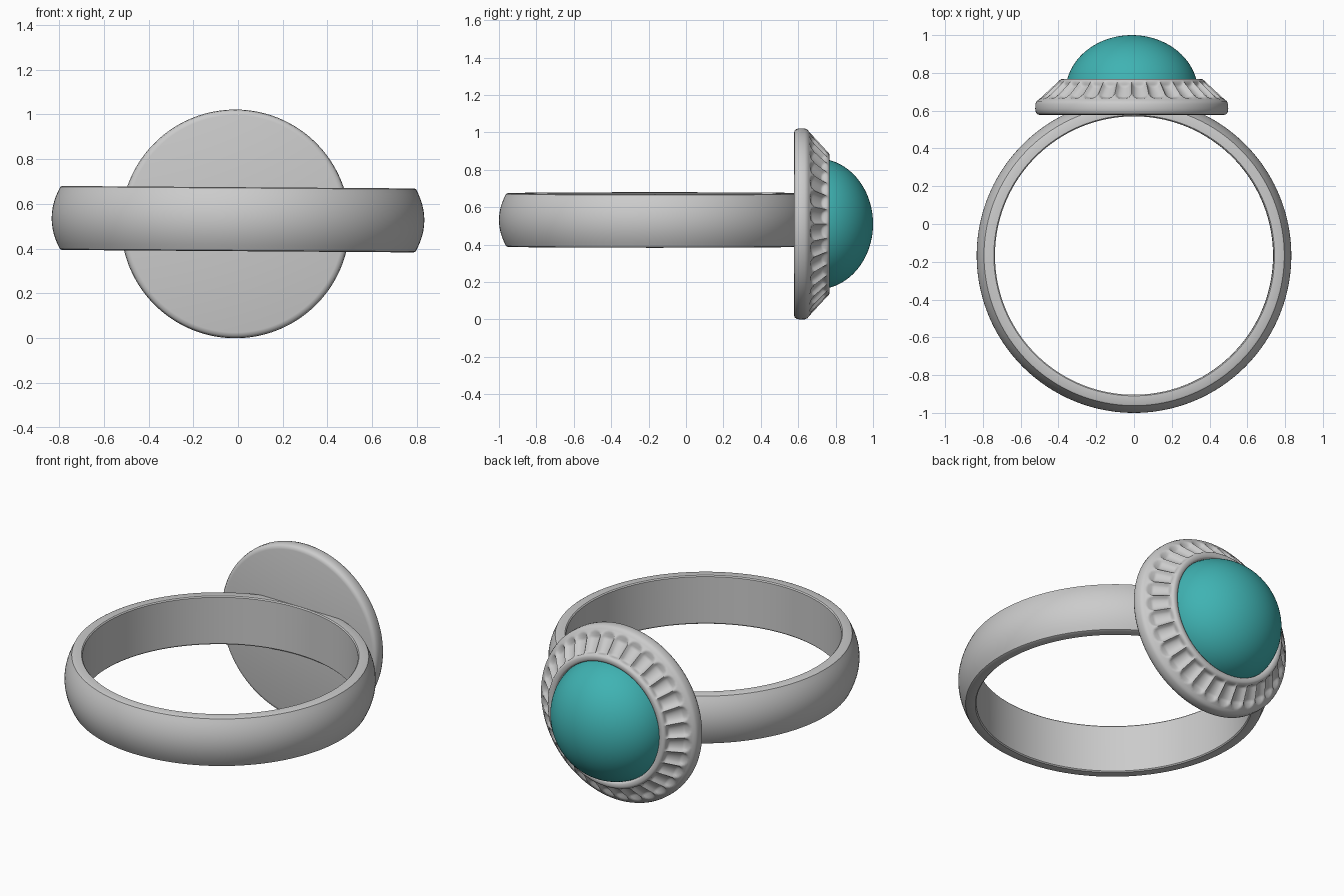
import bpy, bmesh, math
from mathutils import Matrix

if "Cube" in bpy.data.objects:
    bpy.data.objects.remove(bpy.data.objects["Cube"])


def finish(name, bm, matrix, angle=35):
    bmesh.ops.remove_doubles(bm, verts=bm.verts, dist=1e-5)
    bmesh.ops.recalc_face_normals(bm, faces=bm.faces)
    bm.transform(matrix)
    me = bpy.data.meshes.new(name)
    bm.to_mesh(me)
    bm.free()
    ob = bpy.data.objects.new(name, me)
    bpy.context.collection.objects.link(ob)
    bpy.ops.object.select_all(action='DESELECT')
    ob.select_set(True)
    bpy.context.view_layer.objects.active = ob
    bpy.ops.object.shade_smooth_by_angle(angle=math.radians(angle))
    return ob


def lathe(profile, segs, closed=False, offset=None):
    """Revolve (radius, height) points about z; offset(i, angle) shifts a point."""
    bm = bmesh.new()
    rings = []
    for i, (r, h) in enumerate(profile):
        if r == 0:
            rings.append([bm.verts.new((0, 0, h))] * segs)
            continue
        ring = []
        for s in range(segs):
            a = 2 * math.pi * s / segs
            dr, dh = offset(i, a) if offset else (0, 0)
            ring.append(bm.verts.new(((r + dr) * math.cos(a), (r + dr) * math.sin(a), h + dh)))
        rings.append(ring)
    n = len(rings)
    for i in range(n if closed else n - 1):
        a, b = rings[i], rings[(i + 1) % n]
        for s in range(segs):
            t = (s + 1) % segs
            quad = list(dict.fromkeys((a[s], a[t], b[t], b[s])))
            bm.faces.new(quad)
    return bm


# Band: flat inside, domed outside, very slightly tilted
half = 0.143
band = [(0.737, -half + 0.006), (0.743, -half), (0.787, -half)]
for k in range(13):
    u = -1 + k / 6
    band.append((0.795 + 0.038 * (1 - u * u), u * (half - 0.004)))
band += [(0.787, half), (0.743, half), (0.737, half - 0.006)]
place = Matrix.Translation((0, -0.167, 0.532)) @ Matrix.Rotation(math.radians(0.4), 4, 'Y')
finish("band", lathe(band, 160, closed=True), place)

# Setting: everything turned about the y axis, growing outward along +y
setting = Matrix.Translation((-0.012, 0, 0.511)) @ Matrix.Rotation(math.radians(-90), 4, 'X')

# Bezel: round plate with a sloping collar carved by scooped flutes
FLUTES, STEPS = 32, 22
outer, inner = (0.494, 0.657), (0.378, 0.764)
profile = [(0, 0.577), (0.485, 0.577), (0.5, 0.581), (0.508, 0.592), (0.511, 0.61),
           (0.510, 0.635), (0.504, 0.650)]
first = len(profile)
for k in range(STEPS + 1):
    t = k / STEPS
    profile.append((outer[0] + (inner[0] - outer[0]) * t, outer[1] + (inner[1] - outer[1]) * t))
profile += [(0.372, 0.767), (0.355, 0.767), (0.347, 0.762), (0.343, 0.745), (0, 0.745)]


def flute(i, a):
    t = (i - first) / STEPS
    if not 0.06 < t < 0.93:
        return 0, 0
    u = 2 * ((a * FLUTES / (2 * math.pi)) % 1) - 1
    end = min(1, (t - 0.06) / 0.26)
    width = 0.9 * math.sqrt(1 - (1 - end) ** 2)
    if abs(u) >= width:
        return 0, 0
    d = 0.024 * math.sqrt(1 - (u / width) ** 2) * min(1, end * 1.2) * min(1, (0.93 - t) / 0.12)
    return -d * 0.68, -d * 0.73


finish("bezel", lathe(profile, FLUTES * 14, offset=flute), setting, 50)

# Stone: polished cabochon dome
dome = [(0.35 * math.cos(e), 0.70 + 0.30 * math.sin(e))
        for e in (math.pi / 2 * k / 28 for k in range(28))] + [(0, 1.0)]
stone = finish("stone", lathe([(0, 0.70)] + dome, 96), setting)
mat = bpy.data.materials.new("turquoise")
mat.diffuse_color = (0.05, 0.45, 0.45, 1)
mat.use_nodes = True
mat.node_tree.nodes["Principled BSDF"].inputs["Base Color"].default_value = mat.diffuse_color
stone.data.materials.append(mat)
